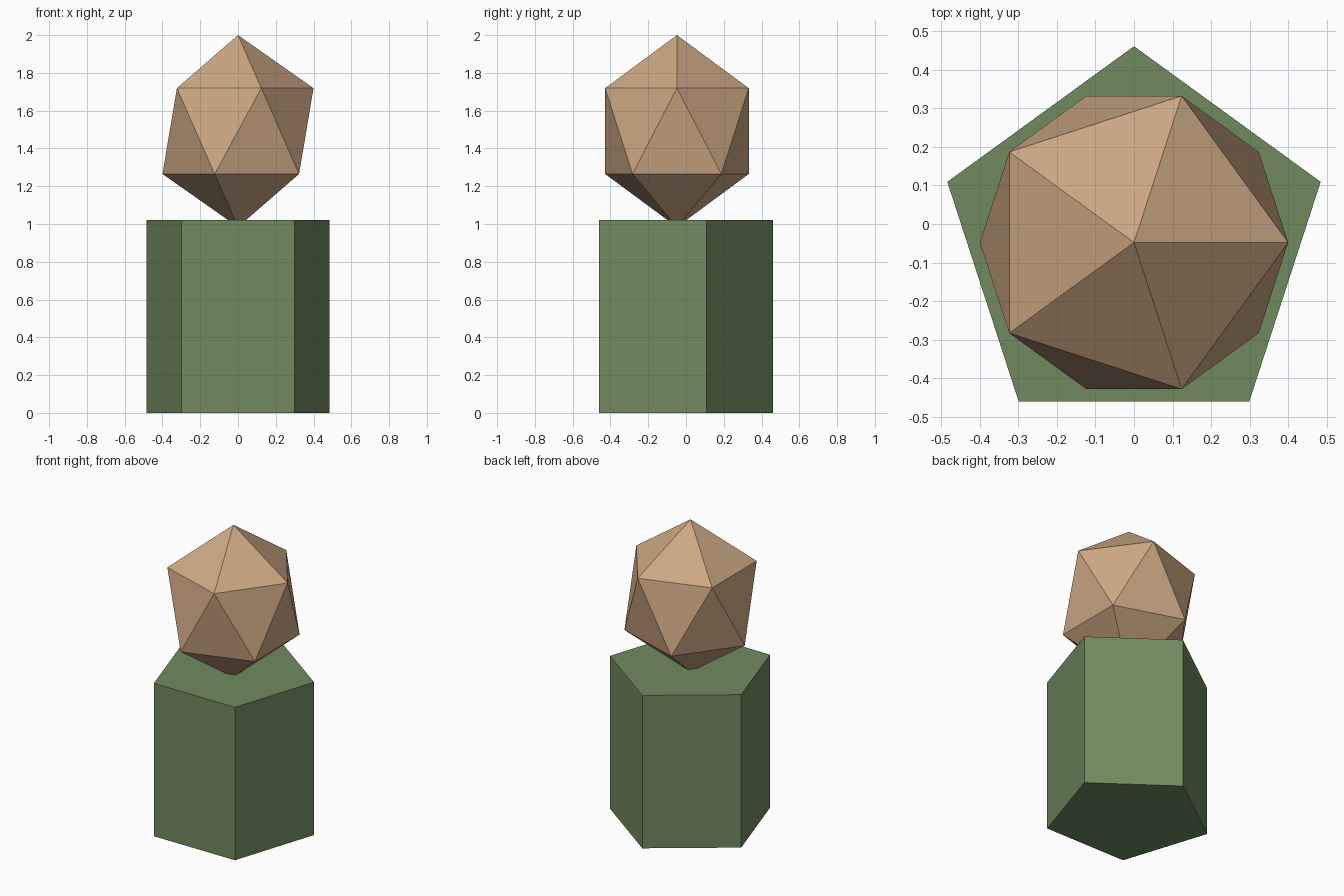
import bpy
import math

if "Cube" in bpy.data.objects:
    bpy.data.objects.remove(bpy.data.objects["Cube"])

CENTRE_Y = -0.048


def flat_material(name, colour):
    mat = bpy.data.materials.new(name)
    mat.diffuse_color = (*colour, 1.0)
    mat.use_nodes = True
    mat.node_tree.nodes["Principled BSDF"].inputs["Base Color"].default_value = mat.diffuse_color
    return mat


def finish(name, mat):
    obj = bpy.context.object
    obj.name = name
    obj.data.materials.append(mat)
    bpy.ops.object.transform_apply(location=False, rotation=True, scale=True)
    bpy.ops.object.shade_flat()
    return obj


green = flat_material("leaf green", (0.165, 0.255, 0.117))
tan = flat_material("warm tan", (0.604, 0.392, 0.227))

# Pentagonal column with one corner pointing backwards
bpy.ops.mesh.primitive_cylinder_add(
    vertices=5, radius=0.509, depth=1.02, location=(0, CENTRE_Y, 0.51))
column = finish("column", green)
back_angle = math.atan2(column.data.vertices[0].co.y, column.data.vertices[0].co.x)
column.rotation_euler.z = math.pi / 2 - back_angle

# Slightly stretched icosahedron, its lower tip sunk into the column
bpy.ops.mesh.primitive_ico_sphere_add(
    subdivisions=1, radius=1, location=(0, CENTRE_Y, 1.492))
bpy.context.object.scale = (0.447, 0.447, 0.508)
finish("faceted_head", tan)
